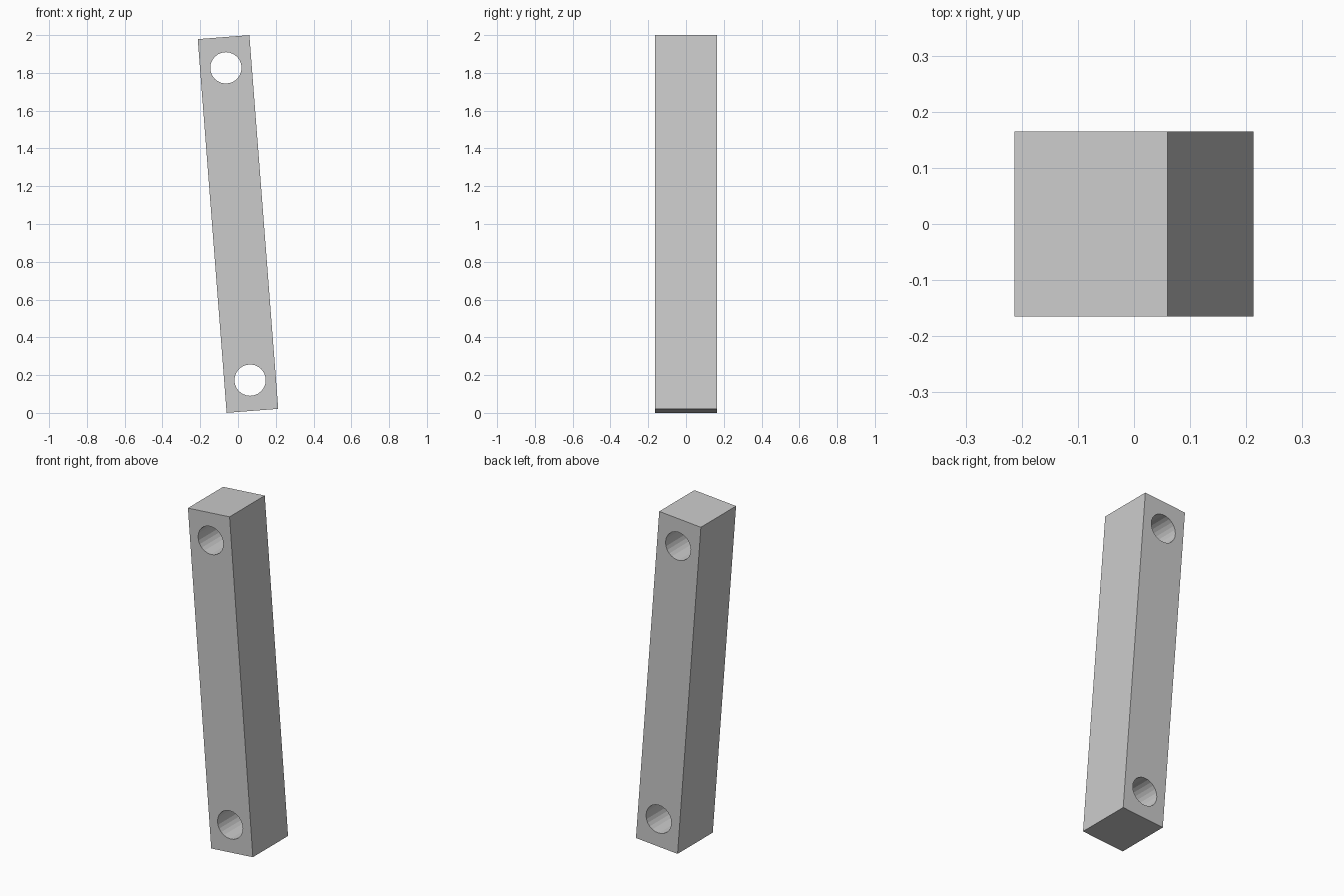
import bpy
from math import radians, sin, cos, pi

if "Cube" in bpy.data.objects:
    bpy.data.objects.remove(bpy.data.objects["Cube"])

TILT = radians(4.42)
WIDTH, DEPTH, LENGTH = 0.274, 0.33, 1.984
HOLE_RADIUS, HOLE_OFFSET = 0.083, 0.829

# Leaning square bar
bpy.ops.mesh.primitive_cube_add(size=1, location=(0, 0, 1), rotation=(0, -TILT, 0))
bar = bpy.context.object
bar.name = "link_bar"
bar.scale = (WIDTH, DEPTH, LENGTH)
bpy.ops.object.transform_apply(location=False, rotation=False, scale=True)

# Pin holes through both ends
for label, side in (("upper", 1), ("lower", -1)):
    centre = (-side * HOLE_OFFSET * sin(TILT), 0, 1 + side * HOLE_OFFSET * cos(TILT))
    bpy.ops.mesh.primitive_cylinder_add(vertices=24, radius=HOLE_RADIUS, depth=1,
                                        location=centre, rotation=(pi / 2, 0, 0))
    cutter = bpy.context.object
    cutter.name = label + "_hole_cutter"
    cutter.hide_render = True
    cutter.display_type = 'WIRE'
    cut = bar.modifiers.new(label + "_hole", 'BOOLEAN')
    cut.operation = 'DIFFERENCE'
    cut.solver = 'EXACT'
    cut.object = cutter
